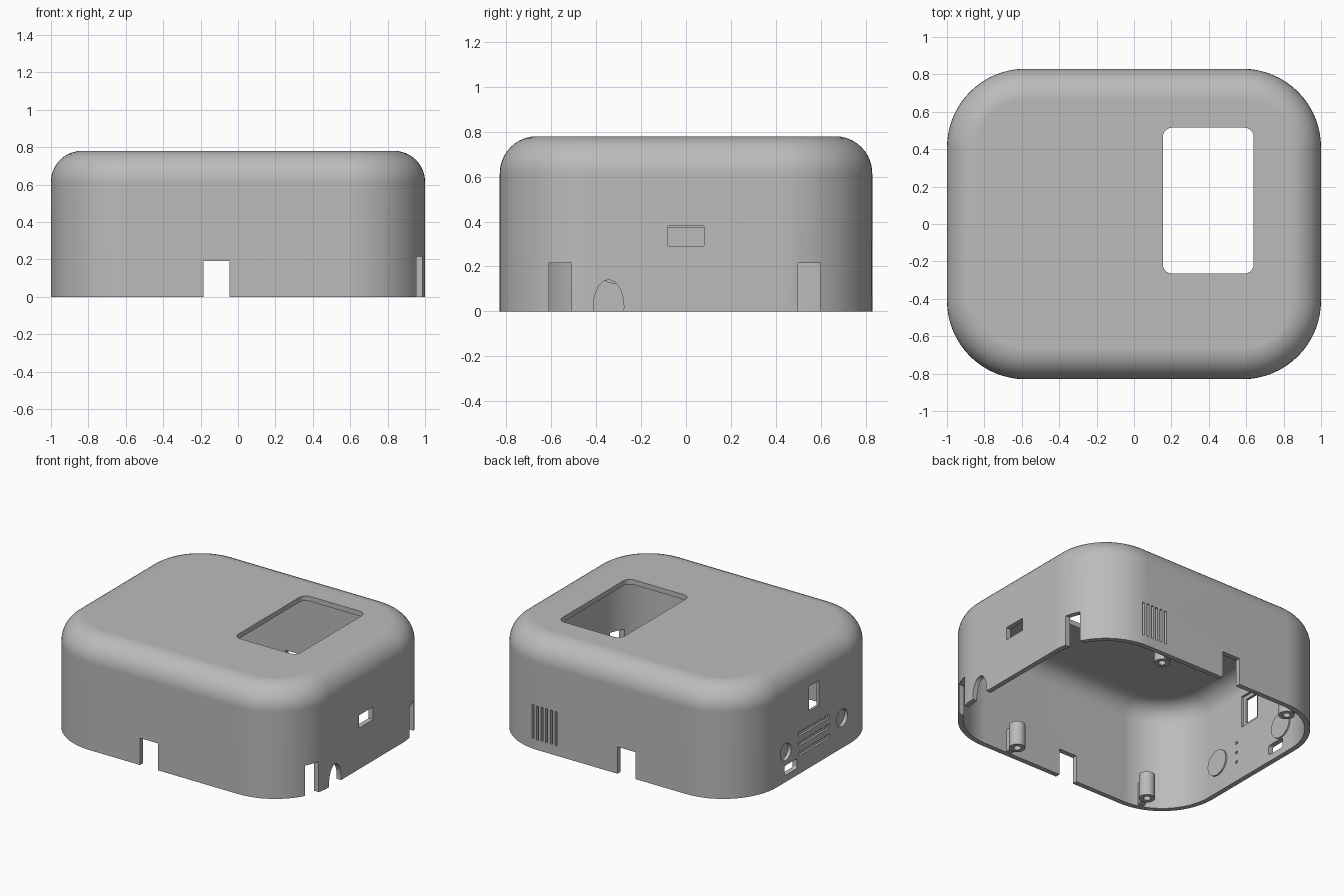
import bpy, bmesh, math
from mathutils import Vector

default = bpy.data.objects.get("Cube")
if default:
    bpy.data.objects.remove(default, do_unlink=True)

grey = bpy.data.materials.new("plain grey plastic")
grey.use_nodes = True
grey.diffuse_color = (0.5, 0.5, 0.5, 1)
grey.node_tree.nodes["Principled BSDF"].inputs["Base Color"].default_value = (0.5, 0.5, 0.5, 1)

HX, HY, H = 1.0, 0.83, 0.78      # half sizes and height
CORNER, FILLET, WALL = 0.42, 0.165, 0.035


def finish(name, bm):
    bmesh.ops.recalc_face_normals(bm, faces=bm.faces)
    mesh = bpy.data.meshes.new(name)
    bm.to_mesh(mesh)
    bm.free()
    mesh.materials.append(grey)
    obj = bpy.data.objects.new(name, mesh)
    bpy.context.collection.objects.link(obj)
    return obj


def smooth(obj, angle=35):
    bpy.ops.object.select_all(action='DESELECT')
    obj.select_set(True)
    bpy.context.view_layer.objects.active = obj
    bpy.ops.object.shade_smooth_by_angle(angle=math.radians(angle))


def rounded(cx, cy, hx, hy, r, seg):
    """Outline of a rounded rectangle, anticlockwise."""
    pts = []
    for q, (sx, sy) in enumerate([(1, 1), (-1, 1), (-1, -1), (1, -1)]):
        for i in range(seg + 1):
            a = math.pi / 2 * (q + i / seg)
            pts.append((cx + sx * (hx - r) + r * math.cos(a),
                        cy + sy * (hy - r) + r * math.sin(a)))
    return pts


def rect(u0, u1, v0, v1):
    return [(u0, v0), (u1, v0), (u1, v1), (u0, v1)]


def oval(cu, cv, ru, rv, n=32):
    return [(cu + ru * math.cos(math.tau * i / n), cv + rv * math.sin(math.tau * i / n))
            for i in range(n)]


def prism(name, pts, axis, a, b):
    """Extrude a 2D outline along an axis from a to b."""
    place = {'x': lambda u, v, w: (w, u, v),
             'y': lambda u, v, w: (u, w, v),
             'z': lambda u, v, w: (u, v, w)}[axis]
    bm = bmesh.new()
    lo, hi = [[bm.verts.new(place(u, v, w)) for u, v in pts] for w in (a, b)]
    bm.faces.new(lo)
    bm.faces.new(hi)
    for i in range(len(pts)):
        j = (i + 1) % len(pts)
        bm.faces.new((lo[i], lo[j], hi[j], hi[i]))
    return finish(name, bm)


# Hollow shell: outer and inner skins made of stacked rounded outlines
def skin(bm, offset):
    fillet, steps = FILLET - offset, 10
    levels = [(0, 0)]
    for i in range(steps + 1):
        a = math.pi / 2 * i / steps
        levels.append((fillet * (1 - math.cos(a)), H - FILLET + fillet * math.sin(a)))
    rings = []
    for d, z in levels:
        d += offset
        outline = rounded(0, 0, HX - d, HY - d, CORNER - d, 16)
        rings.append([bm.verts.new((x, y, z)) for x, y in outline])
    for low, high in zip(rings, rings[1:]):
        bridge(bm, low, high)
    bm.faces.new(rings[-1])
    return rings[0]


def bridge(bm, low, high):
    for i in range(len(low)):
        j = (i + 1) % len(low)
        bm.faces.new((low[i], low[j], high[j], high[i]))


bm = bmesh.new()
bridge(bm, skin(bm, 0), skin(bm, WALL))
shell = finish("case_shell", bm)

# Openings
cuts = []


def cut(pts, axis, a, b):
    cuts.append(prism("opening_cutter", pts, axis, a, b))


cut(rounded(0.397, 0.125, 0.243, 0.39, 0.05, 6), 'z', 0.6, 0.9)   # screen window
for a, b in [(-0.95, -0.7), (0.7, 0.95)]:                         # front and back notches
    cut(rect(-0.185, -0.045, -0.1, 0.19), 'y', a, b)
for y in (-0.56, 0.55):                                           # tall side slots
    cut(rect(y - 0.05, y + 0.05, -0.1, 0.215), 'x', 0.85, 1.1)
cut(oval(-0.345, 0.02, 0.068, 0.12), 'x', 0.85, 1.1)              # cable arch
cut(rect(-0.08, 0.08, 0.29, 0.38), 'x', 0.85, 1.1)                # side port
for i in range(6):                                                # back vents
    x = 0.435 + 0.036 * i
    cut(rect(x - 0.008, x + 0.008, 0.07, 0.31), 'y', 0.7, 0.95)
cut(rect(-0.055, 0.055, 0.4, 0.575), 'x', -1.1, -0.85)            # switch window
cut(rect(-0.08, 0.08, 0.375, 0.6), 'x', -0.982, -0.85)            # its inner recess
cut(rounded(0.26, 0.083, 0.07, 0.035, 0.015, 4), 'x', -1.1, -0.85)  # small port
for y in (-0.315, 0.315):                                         # round button recesses
    cut(oval(y, 0.213, 0.06, 0.06), 'x', -1.1, -0.975)
for z in (0.14, 0.21, 0.28):                                      # grooves with pin holes
    cut(rounded(0, z, 0.173, 0.014, 0.005, 2), 'x', -1.1, -0.985)
    cut(oval(-0.13, z, 0.01, 0.01, 12), 'x', -1.05, -0.85)

bpy.context.view_layer.objects.active = shell
for cutter in cuts:
    cutter.hide_render = True
    mod = shell.modifiers.new("opening", 'BOOLEAN')
    mod.operation, mod.solver, mod.object = 'DIFFERENCE', 'EXACT', cutter
    bpy.ops.object.modifier_apply(modifier=mod.name)
    bpy.data.objects.remove(cutter, do_unlink=True)
smooth(shell, 30)
weighted = shell.modifiers.new("even shading", 'WEIGHTED_NORMAL')
weighted.keep_sharp = True

# Round pads behind the button recesses
for side, y in (("front", -0.315), ("back", 0.315)):
    smooth(prism(side + "_button_pad", oval(y, 0.213, 0.09, 0.09), 'x', -0.97, -0.955))


# Screw posts with a blind hole, each tied to the wall by a rib
def screw_post(name, x, y, direction, reach):
    profile = [(0, 0.12), (0.024, 0.12), (0.024, 0), (0.052, 0), (0.052, 0.17), (0, 0.17)]
    bm = bmesh.new()
    verts = [bm.verts.new((x + r, y, z)) for r, z in profile]
    edges = [bm.edges.new(pair) for pair in zip(verts, verts[1:])]
    bmesh.ops.spin(bm, geom=verts + edges, cent=(x, y, 0), axis=(0, 0, 1),
                   angle=math.tau, steps=24, use_duplicate=False)
    bmesh.ops.remove_doubles(bm, verts=bm.verts, dist=0.0001)
    smooth(finish(name, bm))
    along = Vector(direction).normalized()
    side = Vector((-along.y, along.x)) * 0.02
    near, far = Vector((x, y)) + along * 0.04, Vector((x, y)) + along * reach
    prism(name + "_rib", [near - side, far - side, far + side, near + side], 'z', 0.005, 0.165)


screw_post("front_left_post", 0.38, -0.71, (0, -1), 0.095)
screw_post("back_left_post", 0.37, 0.72, (0, 1), 0.085)
screw_post("front_right_post", -0.67, -0.67, (-0.09, -0.26), 0.12)
screw_post("back_right_post", -0.67, 0.72, (-0.09, 0.31), 0.075)
